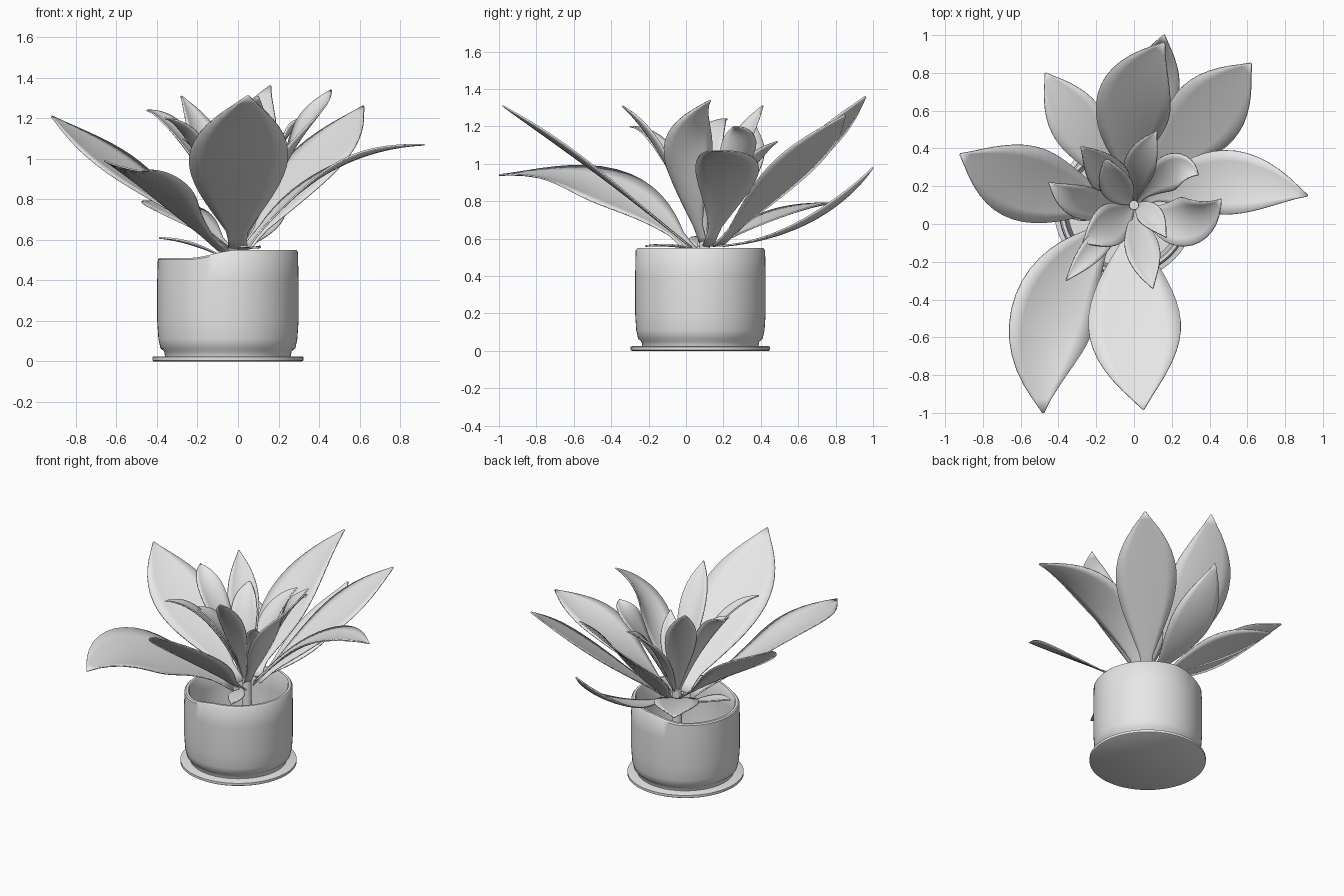
import bpy, bmesh, math
from mathutils import Vector

cube = bpy.data.objects.get("Cube")
if cube:
    bpy.data.objects.remove(cube, do_unlink=True)

grey = bpy.data.materials.new("plain_grey")
grey.use_nodes = True
GREY = (0.8, 0.8, 0.8, 1)
grey.diffuse_color = GREY
grey.node_tree.nodes["Principled BSDF"].inputs["Base Color"].default_value = GREY

UP = Vector((0, 0, 1))
POT = Vector((-0.05, 0.077, 0))


def finish(name, bm, angle=40):
    mesh = bpy.data.meshes.new(name)
    bmesh.ops.recalc_face_normals(bm, faces=bm.faces)
    bm.to_mesh(mesh)
    bm.free()
    mesh.materials.append(grey)
    obj = bpy.data.objects.new(name, mesh)
    bpy.context.collection.objects.link(obj)
    bpy.ops.object.select_all(action="DESELECT")
    obj.select_set(True)
    bpy.context.view_layer.objects.active = obj
    bpy.ops.object.shade_smooth_by_angle(angle=math.radians(angle))
    return obj


def lathe(name, profile, shape=None, sides=64):
    """Spin a (radius, height) profile around the pot axis, closing both ends."""
    bm = bmesh.new()
    rings = []
    for r, z in profile:
        ring = []
        for i in range(sides):
            a = math.tau * i / sides
            p = POT + Vector((r * math.cos(a), r * math.sin(a), z))
            if shape:
                p.z = shape(p)
            ring.append(bm.verts.new(p))
        rings.append(ring)
    for low, high in zip(rings, rings[1:]):
        for i in range(sides):
            j = (i + 1) % sides
            bm.faces.new((low[i], low[j], high[j], high[i]))
    bm.faces.new(rings[0])
    bm.faces.new(rings[-1])
    return finish(name, bm)


def leaf(name, base, mid, tip, width, roll=0.0, cup=0.12, rows=18, cols=6):
    """Pointed blade along a curve through base, mid and tip."""
    b, m, t = Vector(base), Vector(mid), Vector(tip)
    c = 2 * m - (b + t) / 2
    bm = bmesh.new()
    grid = []
    for i in range(rows + 1):
        s = i / rows
        p = b * (1 - s) ** 2 + c * 2 * s * (1 - s) + t * s * s
        tangent = ((c - b) * (1 - s) + (t - c) * s).normalized()
        side = tangent.cross(UP).normalized()
        normal = side.cross(tangent)
        turn = roll * math.sin(math.pi * s)
        side, normal = (side * math.cos(turn) + normal * math.sin(turn),
                        normal * math.cos(turn) - side * math.sin(turn))
        half = width / 2 * max(math.sin(math.pi * s ** 1.2), 0.2 * (1 - s), 0.02)
        row = []
        for k in range(cols + 1):
            u = 2 * k / cols - 1
            row.append(bm.verts.new(p + side * half * u + normal * cup * half * u * u))
        grid.append(row)
    for r0, r1 in zip(grid, grid[1:]):
        for k in range(cols):
            bm.faces.new((r0[k], r0[k + 1], r1[k + 1], r1[k]))
    obj = finish(name, bm, 60)
    solid = obj.modifiers.new("thickness", "SOLIDIFY")
    solid.thickness = 0.008
    solid.offset = 0


def rim_dip(p):
    """Lower the rim gently on one side of the pot."""
    s = min(max(-p.x / 0.25, 0), 1)
    return p.z - 0.04 * s * s * (3 - 2 * s) * max(0, (p.z - 0.4) / 0.15)


# Saucer and hollow pot with a low floor
lathe("saucer", [(0.365, 0), (0.373, 0.005), (0.373, 0.022), (0.365, 0.025)])
lathe("pot", [(0.31, 0.025), (0.315, 0.05), (0.333, 0.065), (0.343, 0.11), (0.349, 0.2),
              (0.349, 0.4), (0.346, 0.54), (0.338, 0.55), (0.322, 0.55), (0.316, 0.54),
              (0.316, 0.4), (0.315, 0.2), (0.3, 0.1)], rim_dip)

# Stem in the middle of the rosette
bm = bmesh.new()
bmesh.ops.create_cone(bm, cap_ends=True, segments=16, radius1=0.04, radius2=0.025, depth=0.6)
bmesh.ops.translate(bm, verts=bm.verts, vec=(0, 0.1, 0.39))
finish("stem", bm)

# Large outer leaves
leaf("front_leaf", (0, 0.03, 0.55), (0, -0.48, 0.95), (0.05, -0.98, 1.31), 0.49, 0, 0.06)
leaf("front_right_leaf", (-0.06, 0.03, 0.53), (-0.41, -0.41, 0.85), (-0.48, -1, 0.94), 0.47, 0.33)
leaf("right_leaf", (-0.05, 0.1, 0.56), (-0.52, 0.2, 0.91), (-0.92, 0.37, 1.21), 0.41, 0.15, 0.06)
leaf("back_right_leaf", (-0.05, 0.15, 0.56), (-0.27, 0.49, 0.72), (-0.47, 0.8, 0.79), 0.29)
leaf("back_leaf", (0, 0.2, 0.57), (-0.01, 0.59, 0.95), (0.16, 0.96, 1.36), 0.4, 0.1, 0.08)
leaf("low_back_leaf", (0.02, 0.2, 0.56), (0.09, 0.66, 0.69), (0.16, 1, 0.98), 0.28)
leaf("back_left_leaf", (0.04, 0.17, 0.56), (0.35, 0.54, 0.94), (0.62, 0.85, 1.26), 0.39, 0, 0.06)
leaf("left_leaf", (0.04, 0.12, 0.56), (0.44, 0.22, 0.93), (0.92, 0.15, 1.07), 0.34)

# Smaller leaves of the inner rosette
CORE = (0, 0.1, 0.55)
inner = [
    ((0.26, 0.01, 1.02), (0.46, 0.13, 1.34), 0.26),
    ((-0.13, 0.25, 0.99), (-0.28, 0.41, 1.31), 0.2),
    ((0.04, -0.12, 1.02), (0.1, -0.34, 1.31), 0.18),
    ((-0.25, 0.11, 1.05), (-0.45, 0.22, 1.24), 0.18),
    ((-0.18, -0.09, 1.02), (-0.36, -0.3, 1.2), 0.13),
    ((0.03, 0.3, 0.92), (0.12, 0.49, 1.12), 0.17),
    ((0.19, 0.27, 1.02), (0.34, 0.26, 1.2), 0.19),
    ((-0.12, 0, 0.92), (-0.27, -0.1, 1.1), 0.22),
    ((0.08, 0.05, 0.85), (0.17, -0.07, 1.05), 0.13),
    ((-0.09, 0.2, 0.95), (-0.15, 0.35, 1.15), 0.17),
]
for number, (mid, tip, width) in enumerate(inner, 1):
    leaf(f"inner_leaf_{number}", CORE, mid, tip, width, 0.1, 0.25)

# Short low leaves leaning on the rim
leaf("rim_leaf", (-0.08, 0.1, 0.52), (-0.24, 0.08, 0.58), (-0.39, 0.06, 0.61), 0.12)
leaf("small_front_leaf", (0, 0.05, 0.54), (0.05, -0.08, 0.56), (0.1, -0.22, 0.56), 0.1)
